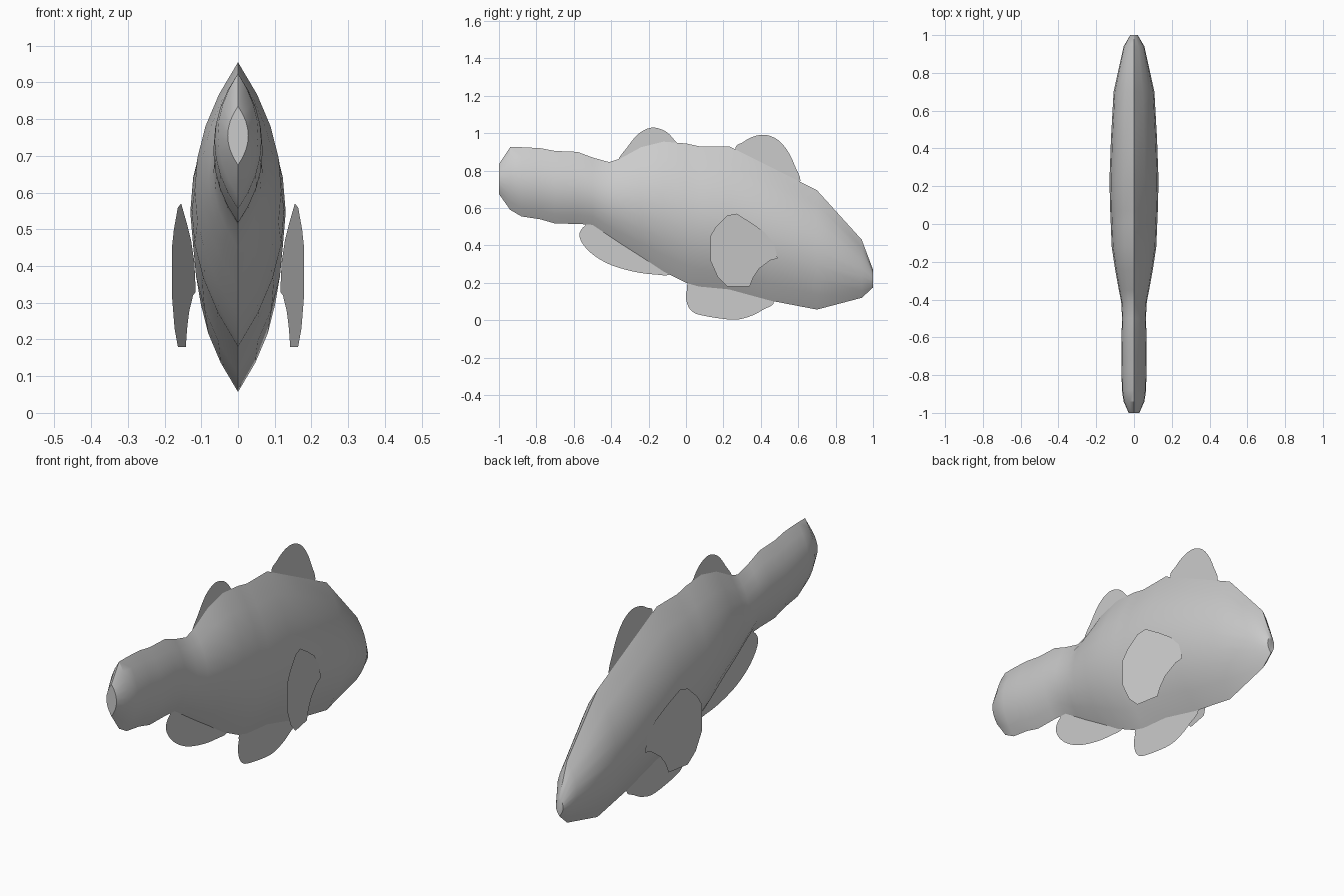
import bpy
import bmesh
import math
from mathutils import Vector

cube = bpy.data.objects.get("Cube")
if cube:
    bpy.data.objects.remove(cube, do_unlink=True)

GREY = (0.6, 0.6, 0.6, 1.0)
grey = bpy.data.materials.new("plain grey")
grey.use_nodes = True
grey.diffuse_color = GREY
grey.node_tree.nodes["Principled BSDF"].inputs["Base Color"].default_value = GREY


def finish(name, bm):
    """Turn a bmesh into a named object with the grey material."""
    mesh = bpy.data.meshes.new(name)
    bm.to_mesh(mesh)
    bm.free()
    mesh.materials.append(grey)
    obj = bpy.data.objects.new(name, mesh)
    bpy.context.collection.objects.link(obj)
    return obj


def lens_ring(bm, y, top, bottom, half_width, steps=8):
    """Ring of vertices around a lens section, pointed at top and bottom."""
    middle, half_height = (top + bottom) / 2, (top - bottom) / 2
    ring = []
    for side in (1, -1):
        for i in range(steps):
            t = side * (1 - 2 * i / steps)
            x = side * half_width * (1 - t * t)
            ring.append(bm.verts.new((x, y, middle + half_height * t)))
    return ring


def rounded(points, steps=5):
    """Smooth closed outline passing through all points."""
    pts = [Vector(p) for p in points]
    n = len(pts)
    out = []
    for i in range(n):
        a, b, c, d = (pts[(i + k) % n] for k in (-1, 0, 1, 2))
        for s in range(steps):
            t = s / steps
            out.append(b + (c - a) * t / 2
                       + (a - b * 2.5 + c * 2 - d / 2) * t * t
                       + (b * 3 - a - c * 3 + d) * t ** 3 / 2)
    return out


def fin(name, outline, x_of_y=lambda y: 0.0):
    """Thin flat sheet from a (y, z) outline."""
    bm = bmesh.new()
    bm.faces.new([bm.verts.new((x_of_y(y), y, z)) for y, z in outline])
    return finish(name, bm)


# Body: lens sections from tail end to snout (y, top, bottom, half width)
SECTIONS = [
    (-1, .835, .675, .028), (-.94, .925, .59, .055), (-.88, .925, .555, .064),
    (-.78, .92, .54, .066), (-.7, .905, .517, .067), (-.58, .9, .515, .066),
    (-.5, .87, .51, .063), (-.41, .845, .45, .068), (-.35, .865, .41, .08),
    (-.24, .925, .34, .1), (-.12, .955, .26, .118), (0, .945, .2, .123),
    (.07, .93, .18, .126), (.23, .93, .165, .13), (.45, .82, .105, .122),
    (.7, .695, .057, .108), (.94, .43, .12, .055), (1, .27, .175, .02),
]
bm = bmesh.new()
rings = [lens_ring(bm, *s) for s in SECTIONS]
for a, b in zip(rings, rings[1:]):
    for i in range(len(a)):
        j = (i + 1) % len(a)
        bm.faces.new((a[i], a[j], b[j], b[i]))
bm.faces.new(rings[0])
bm.faces.new(rings[-1])
bmesh.ops.recalc_face_normals(bm, faces=bm.faces)
body = finish("body", bm)
bpy.ops.object.select_all(action="DESELECT")
body.select_set(True)
bpy.context.view_layer.objects.active = body
bpy.ops.object.shade_smooth_by_angle(angle=math.radians(35))

# Fins on the centre line
fin("rear_dorsal_fin", rounded([
    (-.36, .84), (-.31, .93), (-.25, 1), (-.18, 1.03), (-.11, 1.01),
    (-.06, .96), (-.03, .9), (-.2, .82)]))
fin("front_dorsal_fin", rounded([
    (.27, .9), (.31, .955), (.37, .985), (.43, .99), (.49, .965),
    (.54, .91), (.58, .83), (.605, .73), (.45, .7)]))
fin("anal_fin", rounded([
    (-.48, .52), (-.54, .505), (-.57, .46), (-.55, .405), (-.49, .345),
    (-.4, .295), (-.28, .26), (-.17, .245), (-.08, .25), (-.1, .36)]))
fin("belly_fin", rounded([
    (.05, .21), (.005, .16), (.003, .1), (.03, .05), (.09, .025),
    (.25, .003), (.34, .02), (.41, .055), (.47, .1), (.4, .2)]))

# Side fins: flat sheets flaring outward toward the tail
SIDE_FIN = [
    (.27, .57), (.22, .56), (.16, .5), (.13, .45), (.13, .32), (.17, .23),
    (.22, .18), (.34, .18), (.36, .23), (.39, .275), (.45, .32), (.49, .33),
    (.47, .41), (.42, .47), (.35, .52)]
for side, name in ((1, "left_side_fin"), (-1, "right_side_fin")):
    fin(name, SIDE_FIN, lambda y: side * (.18 - .18 * (y - .13)))
